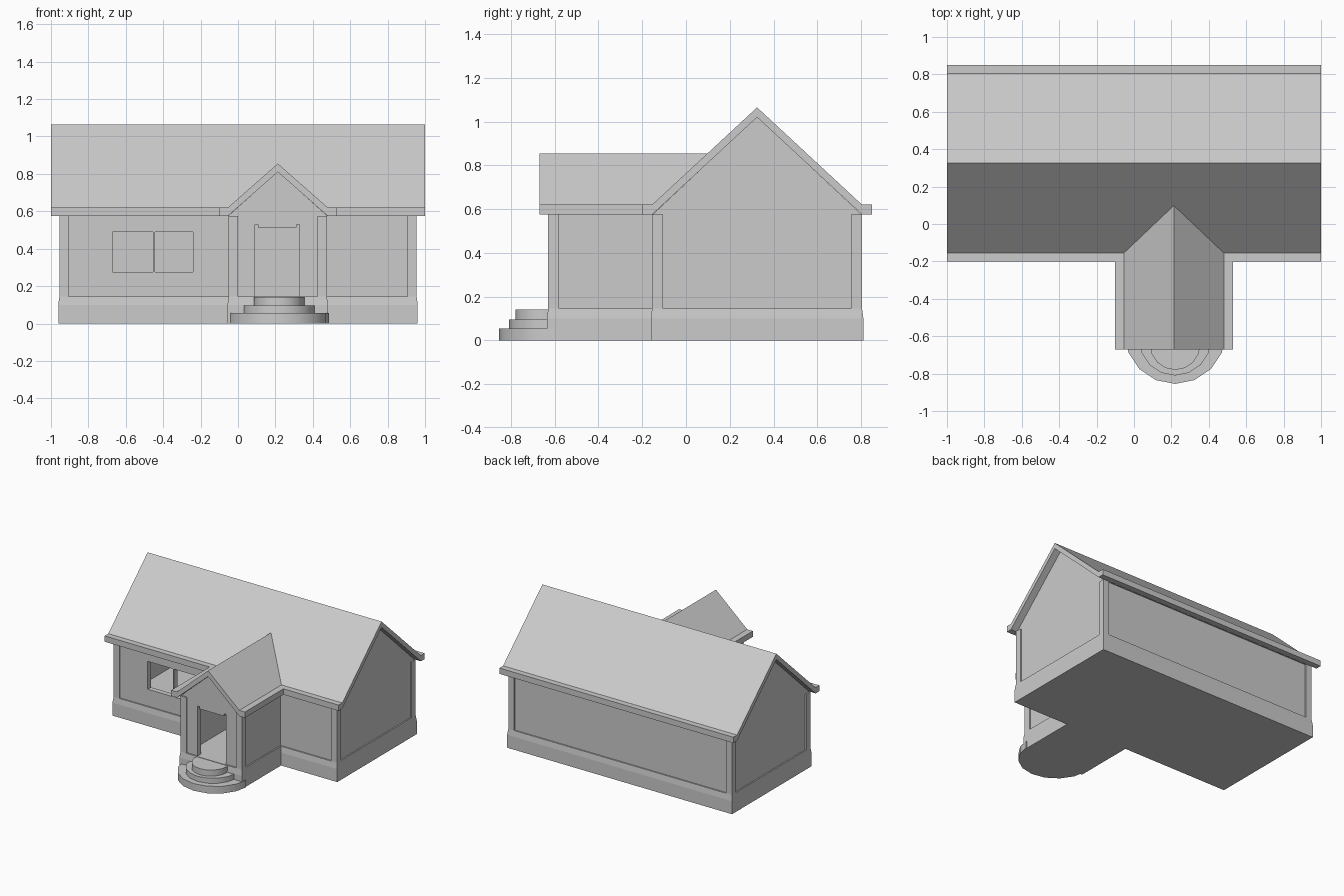
import bpy, bmesh, math

if "Cube" in bpy.data.objects:
    bpy.data.objects.remove(bpy.data.objects["Cube"])


def loft(name, *loops):
    """Closed solid skinned through matching loops of 3D points."""
    bm = bmesh.new()
    rings = [[bm.verts.new(p) for p in loop] for loop in loops]
    n = len(rings[0])
    for a, b in zip(rings, rings[1:]):
        for i in range(n):
            j = (i + 1) % n
            bm.faces.new((a[i], a[j], b[j], b[i]))
    bm.faces.new(rings[0])
    bm.faces.new(rings[-1])
    bmesh.ops.recalc_face_normals(bm, faces=bm.faces)
    mesh = bpy.data.meshes.new(name)
    bm.to_mesh(mesh)
    bm.free()
    ob = bpy.data.objects.new(name, mesh)
    bpy.context.collection.objects.link(ob)
    return ob


def along_x(name, yz, x0, x1):
    return loft(name, *[[(x, y, z) for y, z in yz] for x in (x0, x1)])


def along_y(name, xz, y0, y1):
    return loft(name, *[[(x, y, z) for x, z in xz] for y in (y0, y1)])


def box(name, x0, x1, y0, y1, z0, z1):
    return along_y(name, [(x0, z0), (x1, z0), (x1, z1), (x0, z1)], y0, y1)


def plan(d, z):
    """T-shaped floor plan, inset by d, at height z."""
    f, p = -0.155 + d, -0.63 + d
    pts = [(-0.955 + d, f), (-0.05 + d, f), (-0.05 + d, p), (0.475 - d, p),
           (0.475 - d, f), (0.955 - d, f), (0.955 - d, 0.805 - d), (-0.955 + d, 0.805 - d)]
    return [(x, y, z) for x, y in pts]


def cut(target, cutter):
    m = target.modifiers.new("cut", 'BOOLEAN')
    m.operation, m.solver, m.object = 'DIFFERENCE', 'EXACT', cutter
    bpy.context.view_layer.objects.active = target
    bpy.ops.object.modifier_apply(modifier=m.name)
    bpy.data.objects.remove(cutter)


def roof_profile(c, half, eave, ridge, lip=0.045):
    """Gable roof section with a flat lip at each eave."""
    t = 0.045
    left = [(-half - lip, eave), (-half, eave)]
    under = left + [(0, ridge - t)] + [(-u, z) for u, z in reversed(left)]
    top = [(half + lip, eave + t), (half, eave + t), (0, ridge),
           (-half, eave + t), (-half - lip, eave + t)]
    return [(c + u, z) for u, z in under + top]


# Plinth with a sloped top edge
loft("plinth", plan(-0.006, 0), plan(-0.006, 0.1), plan(0, 0.145))

# Hollow walls with window and door openings
walls = loft("walls", plan(0.01, 0.145), plan(0.01, 0.575))
cut(walls, loft("room_cutter", plan(0.05, 0.1), plan(0.05, 0.6)))
for x0, x1 in ((-0.67, -0.455), (-0.445, -0.24)):
    cut(walls, box("window_cutter", x0, x1, -0.25, -0.07, 0.275, 0.49))
door = [(0.09, 0.1), (0.33, 0.1), (0.33, 0.53), (0.313, 0.53), (0.313, 0.512),
        (0.107, 0.512), (0.107, 0.53), (0.09, 0.53)]
cut(walls, along_y("door_cutter", door, -0.7, -0.55))

# Corner posts
W = 0.05
for i, (x, y) in enumerate([(-0.955, -0.155), (0.905, -0.155), (-0.955, 0.755),
                            (0.905, 0.755), (-0.05, -0.63), (0.425, -0.63)]):
    box(f"corner_post_{i + 1}", x, x + W, y, y + W, 0.145, 0.575)

# Gable ends below the roofs
along_x("main_gable", [(-0.153, 0.575), (0.803, 0.575), (0.325, 1.022)], -0.945, 0.945)
along_y("porch_gable", [(-0.052, 0.575), (0.478, 0.575), (0.213, 0.812)], -0.62, 0.0)

# Roofs
along_x("main_roof", roof_profile(0.325, 0.48, 0.575, 1.065), -1, 1)
# The porch roof is shaped to end inside the main roof slope
along_y("porch_roof", roof_profile(0.213, 0.267, 0.575, 0.855, 0.048), -0.67, 0.1)

# Rounded entrance steps
for i, (r, y, z0, z1) in enumerate([(0.27, -0.585, 0, 0.055), (0.193, -0.617, 0.055, 0.095),
                                    (0.135, -0.645, 0.095, 0.142)]):
    bpy.ops.mesh.primitive_cylinder_add(vertices=16, radius=r, depth=z1 - z0,
                                        location=(0.22, y, (z0 + z1) / 2))
    step = bpy.context.object
    step.name = f"entrance_step_{i + 1}"
    # Trim the part that would pass behind the porch front
    cut(step, box("step_cutter", -0.3, 0.8, -0.6, 0, -0.1, 0.3))
    step.select_set(True)
    bpy.ops.object.shade_smooth_by_angle(angle=math.radians(30))
